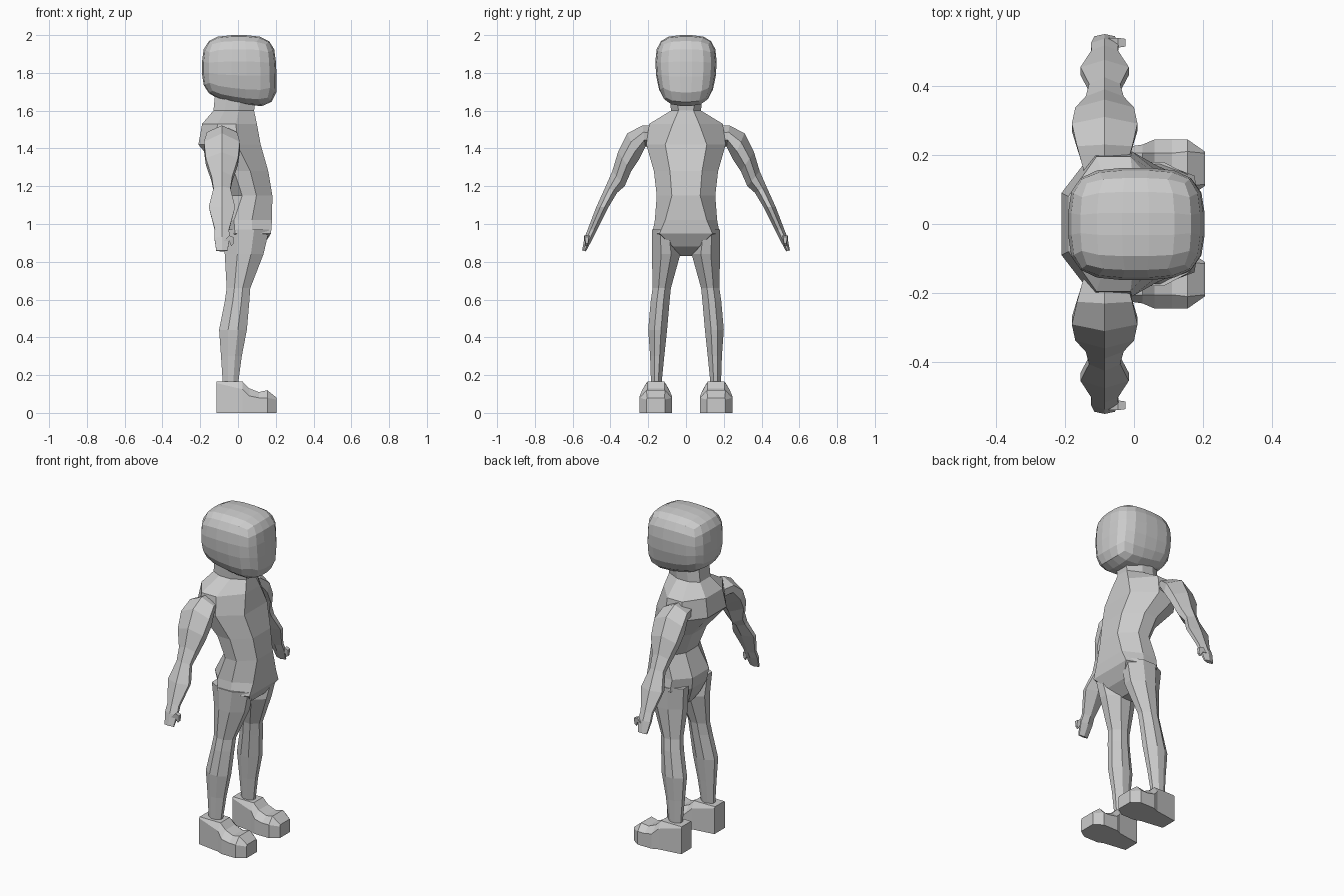
import bpy, bmesh
from mathutils import Vector

cube = bpy.data.objects.get("Cube")
if cube:
    bpy.data.objects.remove(cube)

grey = bpy.data.materials.new("plain_grey")
grey.use_nodes = True
tone = (0.6, 0.6, 0.6, 1)
grey.diffuse_color = tone
grey.node_tree.nodes["Principled BSDF"].inputs["Base Color"].default_value = tone


def finish(name, bm, mirrored=False):
    """Turn a bmesh into a flat shaded object, optionally mirrored across y."""
    bmesh.ops.recalc_face_normals(bm, faces=bm.faces)
    mesh = bpy.data.meshes.new(name)
    bm.to_mesh(mesh)
    bm.free()
    mesh.materials.append(grey)
    obj = bpy.data.objects.new(name, mesh)
    bpy.context.collection.objects.link(obj)
    if mirrored:
        mod = obj.modifiers.new("Mirror", 'MIRROR')
        mod.use_axis = (False, True, False)
        mod.use_mirror_merge = False
    return obj


def loft(name, rings, mirrored=False):
    """Skin a list of equal-length rings and cap both ends."""
    bm = bmesh.new()
    loops = [[bm.verts.new(p) for p in ring] for ring in rings]
    for a, b in zip(loops, loops[1:]):
        for i in range(len(a)):
            j = (i + 1) % len(a)
            bm.faces.new((a[i], a[j], b[j], b[i]))
    bm.faces.new(loops[0])
    bm.faces.new(loops[-1])
    return finish(name, bm, mirrored)


# Head: rounded box with a flatter face and a chin lower than the nape
bm = bmesh.new()
bmesh.ops.create_cube(bm, size=2)
bmesh.ops.subdivide_edges(bm, edges=bm.edges[:], cuts=4, use_grid_fill=True)
for v in bm.verts:
    n = sum(abs(c) ** 3.4 for c in v.co) ** (1 / 3.4)
    x, y, z = v.co / n
    low = max(0, -z)
    v.co = Vector((0.005 + 0.196 * x + 0.02 * low * max(0, x),
                   0.163 * y * (1 - 0.14 * low),
                   1.825 + (0.175 if z > 0 else 0.19) * z - 0.035 * low * x))
finish("head", bm)


# Torso with neck: z, back x, front x, half width, front panel, back panel
def torso_ring(z, back, front, wide, fp, bp):
    depth = front - back
    xa, xb = back + 0.62 * depth, back + 0.28 * depth
    half = [(front, fp), (xa, wide), (xb, wide), (back, bp)]
    return [(x, y, z) for x, y in half] + [(x, -y, z) for x, y in reversed(half)]


torso = [
    (0.83, -0.03, 0.06, 0.035, 0.03, 0.02),
    (0.88, -0.06, 0.13, 0.09, 0.07, 0.05),
    (0.95, -0.09, 0.175, 0.178, 0.14, 0.07),
    (1.02, -0.10, 0.18, 0.165, 0.11, 0.08),
    (1.15, -0.04, 0.182, 0.155, 0.075, 0.06),
    (1.28, -0.09, 0.16, 0.17, 0.085, 0.07),
    (1.42, -0.21, 0.12, 0.21, 0.11, 0.09),
    (1.53, -0.19, 0.10, 0.195, 0.07, 0.08),
    (1.60, -0.13, 0.085, 0.08, 0.04, 0.05),
    (1.70, -0.12, 0.10, 0.085, 0.05, 0.05),
]
loft("torso", [torso_ring(*r) for r in torso])


# Legs: z, back x, front x, inner y, outer y
def leg_ring(z, back, front, inner, outer):
    cx, cy = (back + front) / 2, (inner + outer) / 2
    rx, ry = (front - back) / 2, (outer - inner) / 2
    plan = [(1, 0.35), (0.35, 1), (-0.35, 1), (-1, 0.35),
            (-1, -0.35), (-0.35, -1), (0.35, -1), (1, -0.35)]
    return [(cx + rx * a, cy + ry * b, z) for a, b in plan]


legs = [
    (0.97, -0.08, 0.165, 0.05, 0.180),
    (0.84, -0.07, 0.135, 0.03, 0.180),
    (0.66, -0.06, 0.065, 0.08, 0.177),
    (0.59, -0.07, 0.060, 0.087, 0.187),
    (0.44, -0.10, 0.047, 0.10, 0.200),
    (0.30, -0.09, 0.020, 0.115, 0.190),
    (0.15, -0.08, 0.000, 0.130, 0.185),
]
loft("legs", [leg_ring(*r) for r in legs], mirrored=True)


# Arms with mitten hands: outer (y, z), inner (y, z), half depth
def arm_ring(oy, oz, iy, iz, rx):
    cx = -0.085
    outer, inner = Vector((cx, oy, oz)), Vector((cx, iy, iz))
    a, b = outer.lerp(inner, 0.32), outer.lerp(inner, 0.68)
    side = Vector((rx, 0, 0))
    return [outer, a + side, b + side, inner, b - side, a - side]


arms = [
    (0.15, 1.52, 0.16, 1.40, 0.06),
    (0.23, 1.522, 0.215, 1.41, 0.08),
    (0.31, 1.48, 0.25, 1.34, 0.095),
    (0.36, 1.38, 0.29, 1.28, 0.085),
    (0.39, 1.28, 0.325, 1.20, 0.055),
    (0.425, 1.20, 0.365, 1.165, 0.045),
    (0.475, 1.09, 0.41, 1.09, 0.07),
    (0.517, 0.98, 0.475, 0.96, 0.038),
    (0.537, 0.93, 0.495, 0.92, 0.04),
    (0.55, 0.86, 0.53, 0.855, 0.03),
]
loft("arms", [arm_ring(*r) for r in arms], mirrored=True)

# Thumbs: small tapered stubs pointing forward
thumbs = [(-0.06, 0.925, 0.014), (-0.035, 0.92, 0.011), (-0.03, 0.89, 0.006)]
loft("thumbs", [[(x + r * k, 0.525 + r * s, z + r * k) for k, s in
                 ((1, 1), (1, -1), (-1, -1), (-1, 1))] for x, z, r in thumbs],
     mirrored=True)


# Shoes: x, half width, top half width, side height, top height
def shoe_ring(x, w, wt, zs, zt):
    half = [(w, 0), (w, zs), (wt, zt)]
    return [(x, 0.16 + y, z) for y, z in half] + \
           [(x, 0.16 - y, z) for y, z in reversed(half)]


shoes = [
    (-0.115, 0.05, 0.045, 0.158, 0.165),
    (0.025, 0.07, 0.045, 0.125, 0.165),
    (0.06, 0.085, 0.045, 0.09, 0.13),
    (0.11, 0.085, 0.045, 0.08, 0.11),
    (0.155, 0.085, 0.05, 0.08, 0.12),
    (0.205, 0.05, 0.045, 0.07, 0.08),
]
loft("shoes", [shoe_ring(*r) for r in shoes], mirrored=True)
